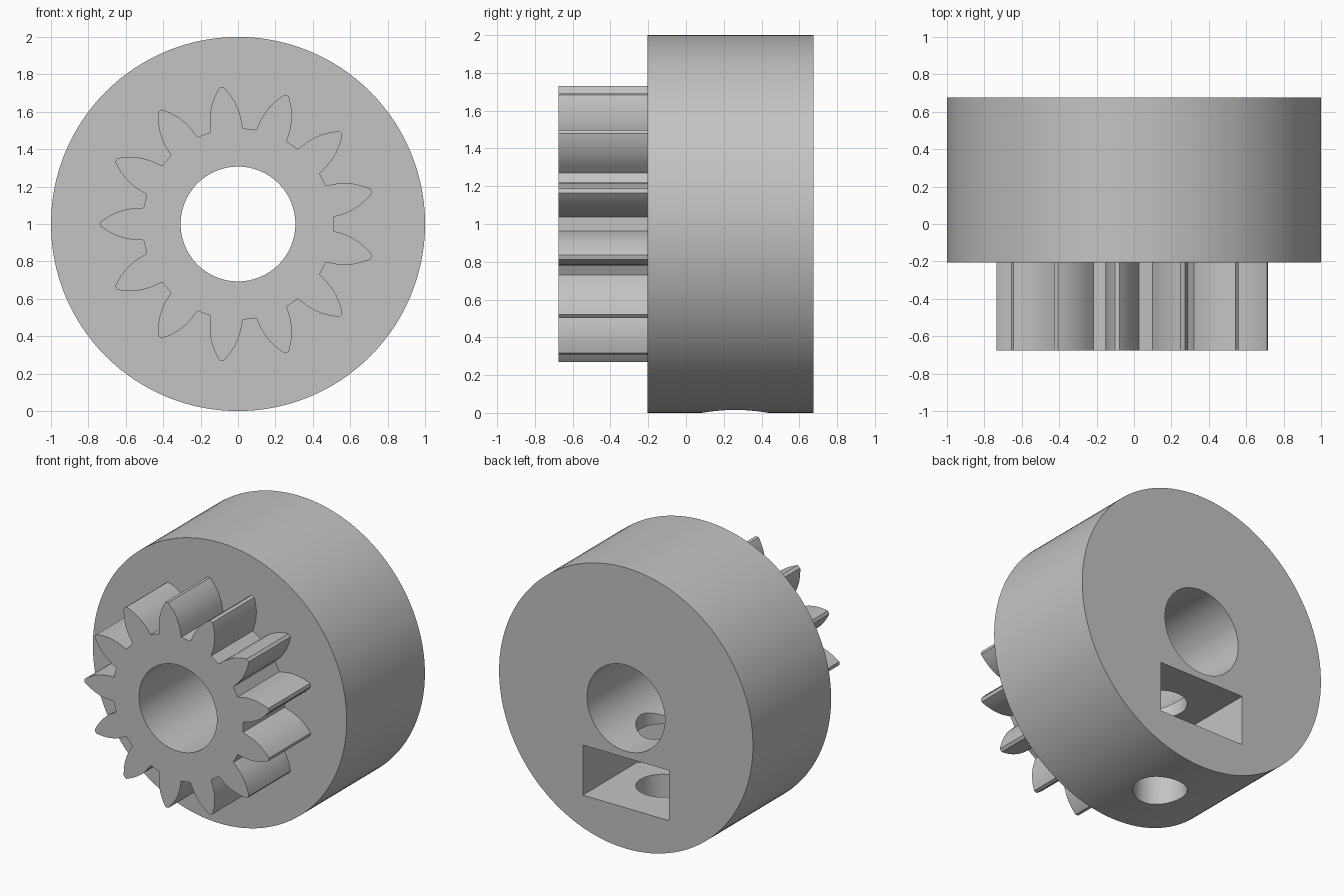
import bpy, bmesh, math
from mathutils import Vector

cube = bpy.data.objects.get("Cube")
if cube:
    bpy.data.objects.remove(cube, do_unlink=True)

AXIS_Z = 1.0
FRONT, SHOULDER, BACK = -0.675, -0.205, 0.675
TEETH = 13

grey = bpy.data.materials.new("plain_grey")
grey.use_nodes = True
grey.diffuse_color = (0.55, 0.55, 0.55, 1)
grey.node_tree.nodes["Principled BSDF"].inputs["Base Color"].default_value = (0.55, 0.55, 0.55, 1)


def prism(name, points, offset):
    """Extrude a closed outline of 3D points along an offset."""
    bm = bmesh.new()
    face = bm.faces.new([bm.verts.new(p) for p in points])
    extruded = bmesh.ops.extrude_face_region(bm, geom=[face])["geom"]
    moved = [g for g in extruded if isinstance(g, bmesh.types.BMVert)]
    bmesh.ops.translate(bm, verts=moved, vec=Vector(offset))
    bmesh.ops.recalc_face_normals(bm, faces=bm.faces)
    mesh = bpy.data.meshes.new(name)
    bm.to_mesh(mesh)
    bm.free()
    mesh.materials.append(grey)
    obj = bpy.data.objects.new(name, mesh)
    bpy.context.collection.objects.link(obj)
    return obj


def circle(radius, count):
    return [(radius * math.cos(2 * math.pi * i / count),
             radius * math.sin(2 * math.pi * i / count)) for i in range(count)]


def along_y(name, outline, y0, y1):
    return prism(name, [(x, y0, AXIS_Z + z) for x, z in outline], (0, y1 - y0, 0))


def cut(obj, cutter):
    cutter.hide_render = True
    mod = obj.modifiers.new("cut", "BOOLEAN")
    mod.operation = "DIFFERENCE"
    mod.solver = "EXACT"
    mod.object = cutter
    bpy.context.view_layer.objects.active = obj
    bpy.ops.object.modifier_apply(modifier=mod.name)


# Tooth flank as (radius, half width) from root to tip
flank = [(0.505, 0.087), (0.57, 0.083), (0.61, 0.075), (0.65, 0.062),
         (0.69, 0.042), (0.72, 0.023), (0.735, 0.012)]
tooth = [(r, -w) for r, w in flank] + [(r, w) for r, w in reversed(flank)]
gear_outline = []
for i in range(TEETH):
    a = math.pi + 2 * math.pi * i / TEETH
    c, s = math.cos(a), math.sin(a)
    gear_outline += [(r * c - w * s, r * s + w * c) for r, w in tooth]

gear = along_y("pinion_gear", gear_outline, FRONT, SHOULDER)
hub = along_y("hub", circle(1.0, 128), SHOULDER, BACK)

# Shaft bore through both parts
bore = along_y("bore_cutter", circle(0.307, 64), FRONT - 0.2, BACK + 0.2)
cut(gear, bore)
cut(hub, bore)

# Set screw hole from the rim up into the bore
screw_y = 0.26
screw = prism("screw_cutter", [(x, screw_y + y, -0.1) for x, y in circle(0.175, 48)],
              (0, 0, AXIS_Z + 0.1))
cut(hub, screw)

# Nut pocket open at the back, with a hexagonal inner end
half = 0.34
corner = half / math.sqrt(3)
pocket = [(-half, BACK + 0.1), (-half, screw_y - corner), (0, screw_y - 2 * corner),
          (half, screw_y - corner), (half, BACK + 0.1)]
nut = prism("nut_cutter", [(x, y, 0.29) for x, y in pocket], (0, 0, 0.357))
cut(hub, nut)

for cutter in (bore, screw, nut):
    bpy.data.objects.remove(cutter, do_unlink=True)

# Smooth round walls, crisp edges
bpy.ops.object.select_all(action="DESELECT")
for obj in (gear, hub):
    obj.select_set(True)
bpy.context.view_layer.objects.active = hub
bpy.ops.object.shade_smooth_by_angle(angle=math.radians(25))
